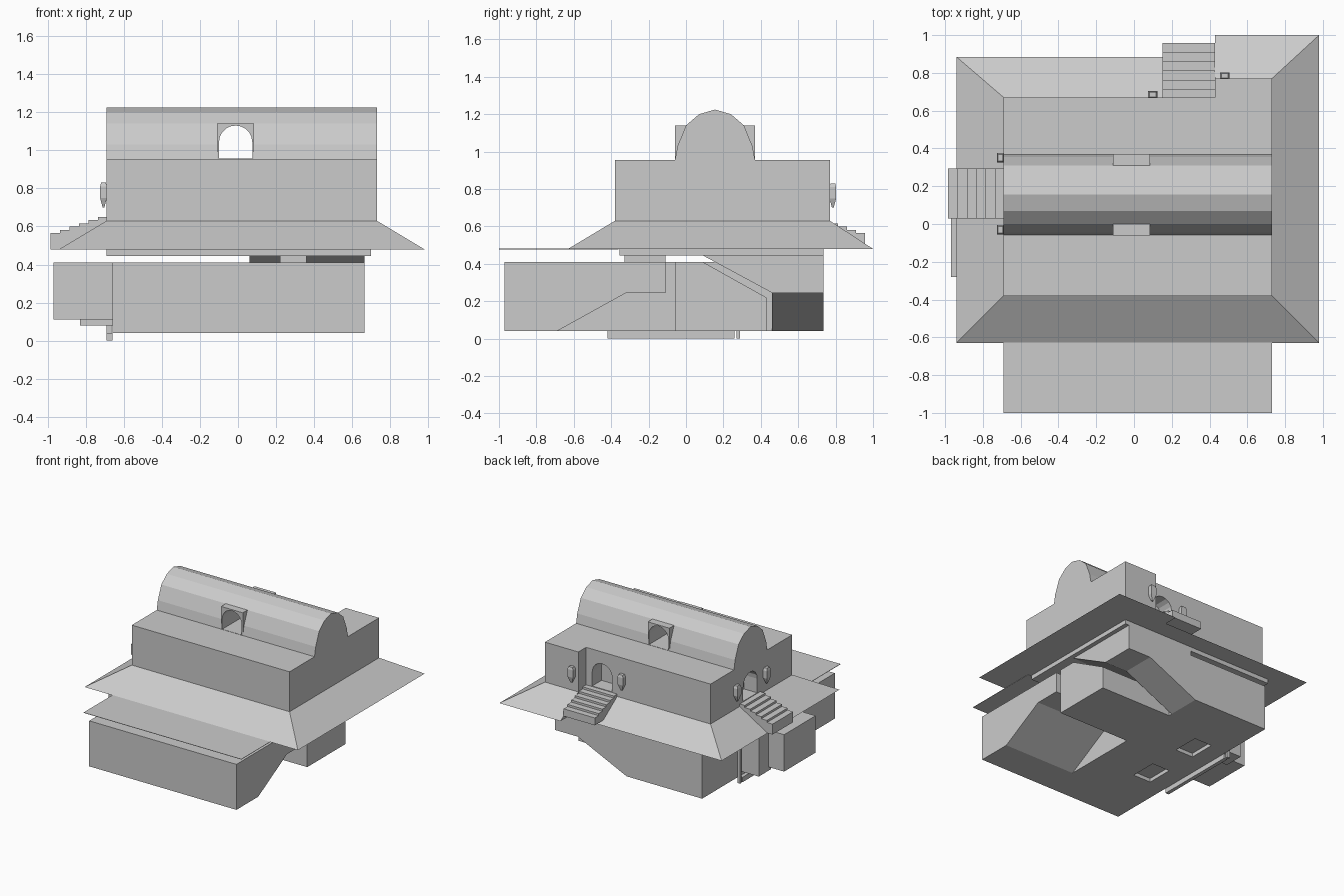
import bpy, bmesh, math

if "Cube" in bpy.data.objects:
    bpy.data.objects.remove(bpy.data.objects["Cube"])


def prism(name, pts, axis, a, b, top=None):
    """Extrude a 2D profile along an axis; 'top' is an optional different end profile."""
    def place(p, t):
        return {'x': (t, p[0], p[1]), 'y': (p[0], t, p[1]), 'z': (p[0], p[1], t)}[axis]
    bm = bmesh.new()
    lo = [bm.verts.new(place(p, a)) for p in pts]
    hi = [bm.verts.new(place(p, b)) for p in (top or pts)]
    n = len(pts)
    bm.faces.new(lo)
    bm.faces.new(hi)
    for i in range(n):
        j = (i + 1) % n
        bm.faces.new((lo[i], lo[j], hi[j], hi[i]))
    bmesh.ops.recalc_face_normals(bm, faces=bm.faces)
    me = bpy.data.meshes.new(name)
    bm.to_mesh(me)
    bm.free()
    ob = bpy.data.objects.new(name, me)
    bpy.context.collection.objects.link(ob)
    return ob


def box(name, x, y, z):
    return prism(name, [(x[0], y[0]), (x[1], y[0]), (x[1], y[1]), (x[0], y[1])], 'z', *z)


def cut(ob, cutter):
    m = ob.modifiers.new(cutter.name, 'BOOLEAN')
    m.operation, m.solver, m.object = 'DIFFERENCE', 'EXACT', cutter
    cutter.hide_render = True
    cutter.hide_set(True)


def arch(c, r, z0, spring, n=8):
    pts = [(c - r, z0), (c + r, z0)]
    return pts + [(c + r * math.cos(math.pi * i / n), spring + r * math.sin(math.pi * i / n))
                  for i in range(n + 1)]


# Lower body with two shallow recesses underneath
body = box("lower_body", (-.66, .02), (-.97, .735), (.04, .41))
for i, y in enumerate((.18, -.31)):
    cut(body, box(f"floor_recess_cutter_{i}", (-.51, -.35), (y - .11, y + .11), (0, .07)))

# Front wing with undercut slope, centre block, raised back corner
prism("front_wing", [(-.97, .04), (-.69, .04), (-.32, .245), (-.11, .245), (-.11, .41),
                     (-.97, .41)], 'x', .02, .665)
prism("centre_block", [(-.06, .04), (.43, .04), (.43, .22), (.09, .41), (-.06, .41)],
      'x', .02, .665)
prism("corner_overhang", [(.09, .445), (.46, .245), (.735, .245), (.735, .445)],
      'x', .06, .665)
prism("back_ramp", [(.02, .04), (.46, .245), (.665, .245), (.665, .41), (.02, .41)],
      'y', .46, .735)
box("court_support", (.22, .36), (-.33, -.11), (.40, .445))

# Left annexes, gate plate and post
box("left_annex", (-.97, -.66), (-.28, .125), (.11, .41))
box("left_annex_small", (-.83, -.66), (.09, .25), (.08, .41))
box("gate_plate", (-.69, -.66), (-.42, .26), (0, .04))
box("gate_post", (-.69, -.665), (.27, .29), (0, .41))

# Base band and thin front canopy
box("base_band", (-.69, .70), (-.355, .735), (.445, .48))
box("front_canopy", (-.69, .73), (-1.0, -.36), (.478, .481))

# Sloped eave skirt and hall sharing one stepped outline
inner = [(-.69, -.38), (.73, -.38), (.73, .77), (.43, .77), (.43, .67), (-.69, .67)]
outer = [(-.94, -.63), (.98, -.63), (.98, 1.0), (.43, 1.0), (.43, .885), (-.94, .885)]
prism("eave_skirt", outer, 'z', .48, .63, inner)
hall = prism("upper_hall", inner, 'z', .63, .955)
cut(hall, prism("back_door_cutter", arch(.285, .09, .655, .77), 'y', .55, .72))
cut(hall, prism("left_door_cutter", arch(.16, .09, .655, .77), 'x', -.75, -.57))

# Barrel vault with arched cross passage
half = [(.215, .95), (.2, 1.03), (.155, 1.14), (.085, 1.2)]
c = .155
vault_pts = ([(c + d, z) for d, z in half] + [(c, 1.225)]
             + [(c - d, z) for d, z in reversed(half)])
passage = prism("passage_cutter", arch(-.0125, .0875, .957, 1.043, 10), 'y', -.2, .5)
cut(prism("barrel_vault", vault_pts, 'x', -.69, .73), passage)
cut(box("dormer", (-.11, .085), (-.06, .37), (.95, 1.14)), passage)


# Stairs
def stairs(name, axis, near, far, side, bottom, n=6):
    d = (far - near) / n
    pts = [(near, bottom), (far, bottom)]
    for i in range(n):
        z = .565 + .017 * i
        pts += [(far - d * i, z), (far - d * (i + 1), z)]
    prism(name, pts, axis, *side)


stairs("left_stairs", 'y', -.685, -.985, (.03, .295), .48)
stairs("back_stairs", 'x', .665, .958, (.15, .43), .505)


# Wall lanterns flanking both doors
def lantern(name, x, y, dx, dy):
    def rect(k):
        return [(x + sx * dx * k, y + sy * dy * k)
                for sx, sy in ((-1, -1), (1, -1), (1, 1), (-1, 1))]
    prism(name + "_lamp", rect(1), 'z', .75, .81)
    prism(name + "_cap", rect(1), 'z', .81, .83, rect(.7))
    prism(name + "_tail", rect(.25), 'z', .70, .75, rect(1))


lantern("left_lantern_a", -.707, .35, .018, .025)
lantern("left_lantern_b", -.707, -.03, .018, .025)
lantern("back_lantern_a", .10, .685, .025, .018)
lantern("back_lantern_b", .48, .785, .025, .018)
